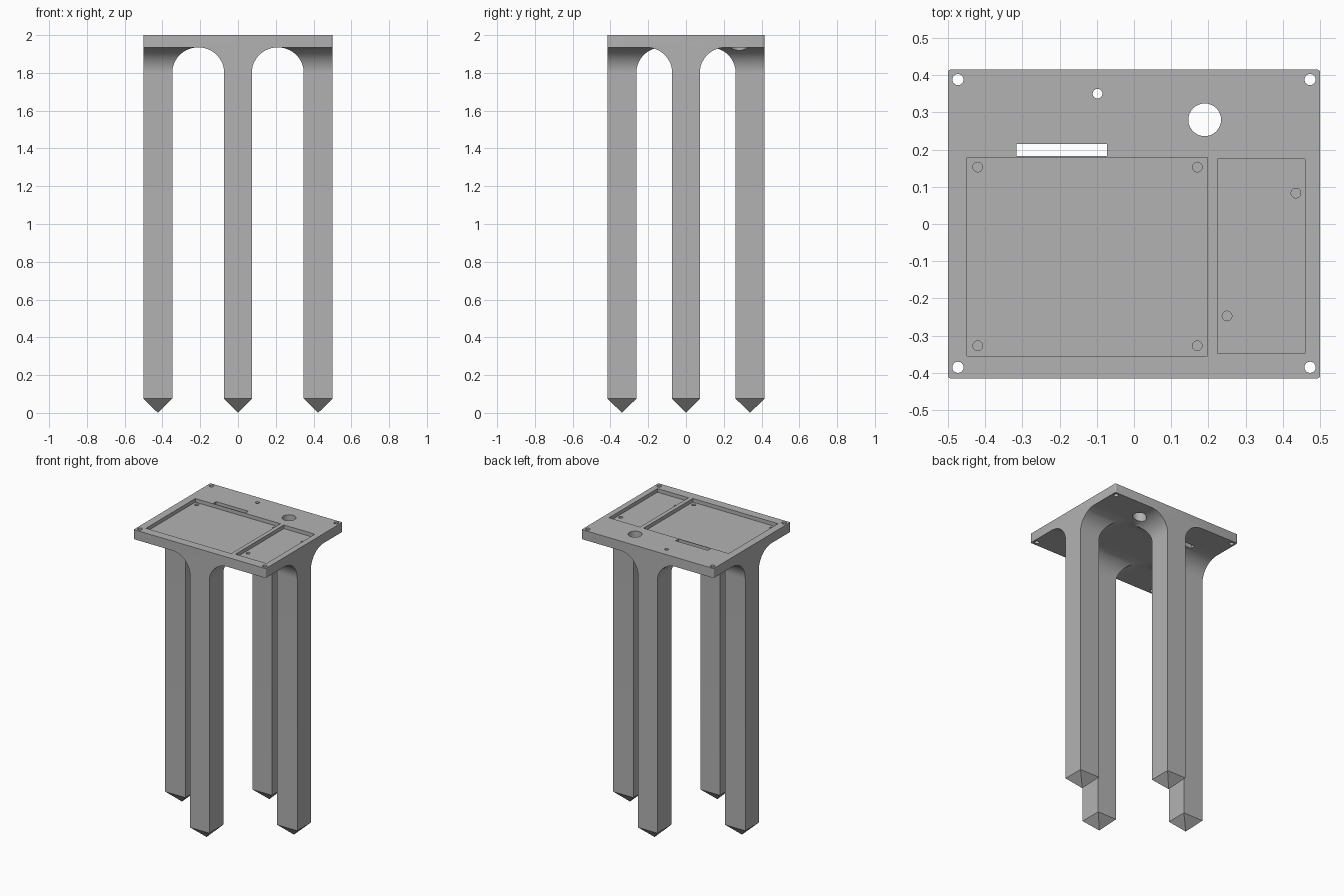
import bpy, bmesh
from math import sin, cos, pi
from mathutils import Matrix

cube = bpy.data.objects.get("Cube")
if cube:
    bpy.data.objects.remove(cube, do_unlink=True)

HALF_X, HALF_Y, TOP, UNDER = 0.5, 0.415, 2.0, 1.935
LEG_HALF, LEG_DEPTH, FILLET, TIP = 0.073, 0.152, 0.136, 0.075

grey = bpy.data.materials.new("plain_grey")
grey.use_nodes = True
grey.diffuse_color = (0.45, 0.45, 0.45, 1)
grey.node_tree.nodes["Principled BSDF"].inputs["Base Color"].default_value = (0.45, 0.45, 0.45, 1)


def make_object(name, bm):
    bmesh.ops.recalc_face_normals(bm, faces=bm.faces)
    mesh = bpy.data.meshes.new(name)
    bm.to_mesh(mesh)
    bm.free()
    mesh.materials.append(grey)
    obj = bpy.data.objects.new(name, mesh)
    bpy.context.collection.objects.link(obj)
    return obj


def box(name, x0, x1, y0, y1, z0, z1, corner=0):
    bm = bmesh.new()
    bmesh.ops.create_cube(bm, size=1)
    for v in bm.verts:
        v.co.x = x1 if v.co.x > 0 else x0
        v.co.y = y1 if v.co.y > 0 else y0
        v.co.z = z1 if v.co.z > 0 else z0
    if corner:
        upright = [e for e in bm.edges if abs(e.verts[0].co.z - e.verts[1].co.z) > 0.01]
        bmesh.ops.bevel(bm, geom=upright, offset=corner, segments=4, profile=0.5, affect='EDGES')
    return make_object(name, bm)


def cylinder(name, x, y, radius, z0, z1):
    bm = bmesh.new()
    bmesh.ops.create_cone(bm, cap_ends=True, segments=32, radius1=radius, radius2=radius,
                          depth=z1 - z0, matrix=Matrix.Translation((x, y, (z0 + z1) / 2)))
    return make_object(name, bm)


def leg(name, reach, turn):
    """Square post with a pointed foot, flaring on three sides under the top."""
    bm = bmesh.new()
    levels = [(0, TIP)]
    for i in range(17):
        a = i / 16 * pi / 2
        levels.append((FILLET * (1 - cos(a)), UNDER - FILLET + FILLET * sin(a)))
    levels.append((FILLET, UNDER + 0.012))
    rings = []
    for e, z in levels:
        w, inner = LEG_HALF + e, reach - LEG_DEPTH - e
        rings.append([bm.verts.new(p) for p in
                      ((reach, -w, z), (reach, w, z), (inner, w, z), (inner, -w, z))])
    for low, high in zip(rings, rings[1:]):
        for k in range(4):
            n = (k + 1) % 4
            bm.faces.new((low[k], low[n], high[n], high[k]))
    bm.faces.new(rings[-1])
    point = bm.verts.new((reach - LEG_DEPTH / 2, 0, 0))
    for k in range(4):
        bm.faces.new((rings[0][k], rings[0][(k + 1) % 4], point))
    bmesh.ops.rotate(bm, verts=bm.verts, matrix=Matrix.Rotation(turn * pi / 2, 3, 'Z'))
    return make_object(name, bm)


def combine(target, other, operation):
    mod = target.modifiers.new(operation.lower(), 'BOOLEAN')
    mod.operation, mod.solver, mod.object = operation, 'EXACT', other
    bpy.context.view_layer.objects.active = target
    bpy.ops.object.modifier_apply(modifier=mod.name)
    bpy.data.objects.remove(other, do_unlink=True)


# Top plate with one leg in the middle of each side
stand = box("mounting_stand", -HALF_X, HALF_X, -HALF_Y, HALF_Y, UNDER, TOP, corner=0.008)
for turn, name in enumerate(("left_leg", "back_leg", "right_leg", "front_leg")):
    combine(stand, leg(name, HALF_Y if turn % 2 else HALF_X, turn), 'UNION')

# Two shallow pockets in the top
FLOOR = TOP - 0.025
cutters = [box("large_pocket", -0.448, 0.197, -0.355, 0.178, FLOOR, TOP + 0.1),
           box("small_pocket", 0.225, 0.46, -0.348, 0.175, FLOOR, TOP + 0.1)]

# Blind screw holes in the pocket floors
blind = [(x, y) for x in (-0.42, 0.17) for y in (-0.327, 0.153)]
for x, y in blind + [(0.435, 0.083), (0.25, -0.247)]:
    cutters.append(cylinder("screw_hole", x, y, 0.013, FLOOR - 0.02, TOP + 0.1))

# Through holes in the corners, cable slot and openings near the back
for x in (-0.473, 0.473):
    for y in (-0.385, 0.388):
        cutters.append(cylinder("corner_hole", x, y, 0.015, 1.7, TOP + 0.1))
cutters += [cylinder("round_opening", 0.19, 0.28, 0.044, 1.7, TOP + 0.1),
            cylinder("pin_hole", -0.098, 0.35, 0.013, 1.7, TOP + 0.1),
            box("cable_slot", -0.316, -0.072, 0.183, 0.215, 1.7, TOP + 0.1)]
for cutter in cutters:
    combine(stand, cutter, 'DIFFERENCE')

# Smooth the curves, keep the edges sharp
bpy.ops.object.select_all(action='DESELECT')
stand.select_set(True)
bpy.context.view_layer.objects.active = stand
bpy.ops.object.shade_smooth_by_angle(angle=pi / 6)
